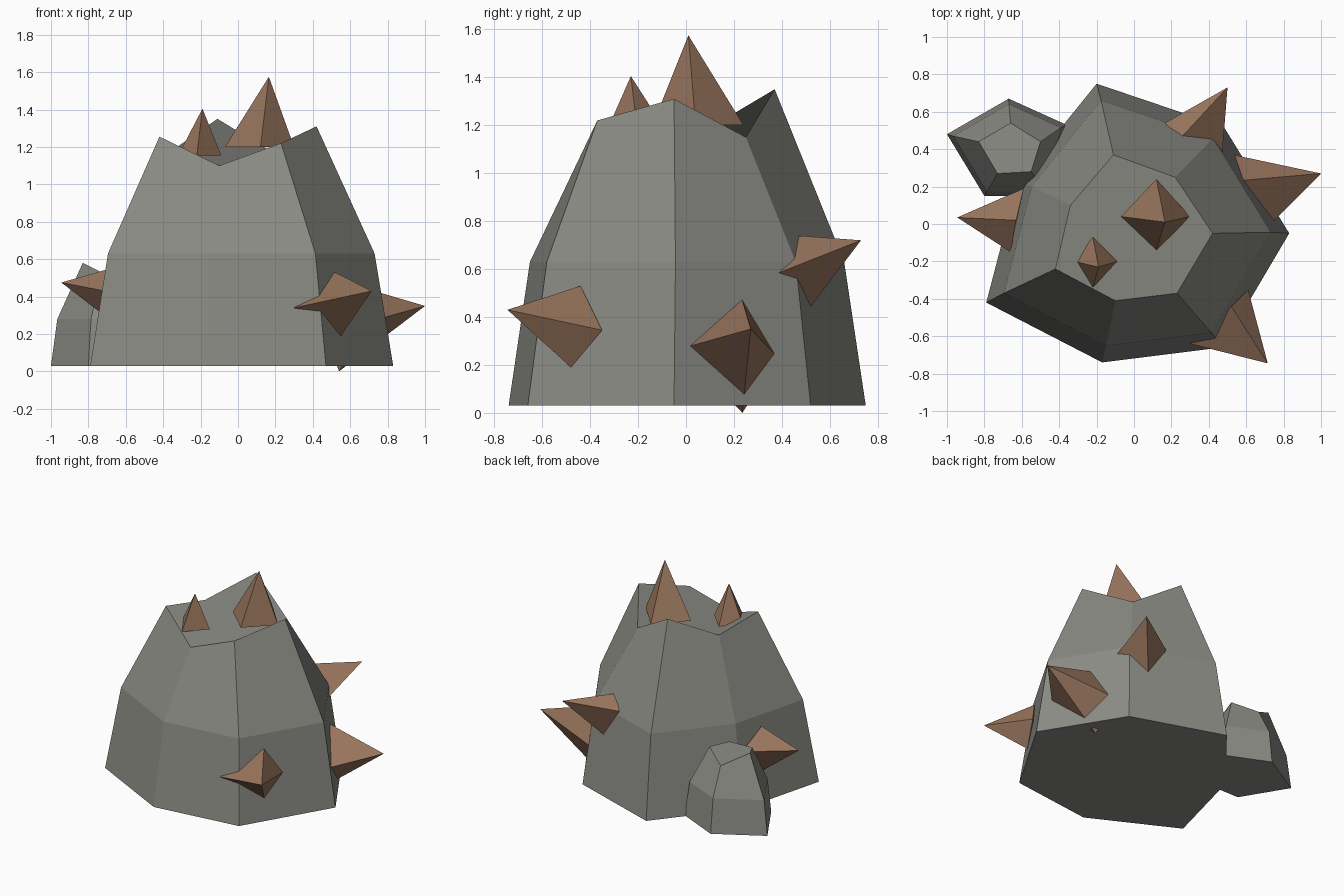
import bpy, bmesh
from mathutils import Vector

if "Cube" in bpy.data.objects:
    bpy.data.objects.remove(bpy.data.objects["Cube"])


def material(name, rgb):
    m = bpy.data.materials.new(name)
    m.diffuse_color = (*rgb, 1)
    m.use_nodes = True
    m.node_tree.nodes["Principled BSDF"].inputs["Base Color"].default_value = m.diffuse_color
    return m


stone = material("grey stone", (0.26, 0.26, 0.235))
thorn = material("brown thorn", (0.31, 0.175, 0.107))


def finish(bm, name, mat):
    bmesh.ops.recalc_face_normals(bm, faces=bm.faces)
    mesh = bpy.data.meshes.new(name)
    bm.to_mesh(mesh)
    bm.free()
    mesh.materials.append(mat)
    bpy.context.collection.objects.link(bpy.data.objects.new(name, mesh))


def rock(name, base, rim, centre, z_mid, shrink, z_base=0.03):
    """Faceted boulder: base outline, shrunken middle ring, uneven rim."""
    bm = bmesh.new()
    c = Vector(centre)
    middle = [c + (Vector(p) - c) * shrink for p in base]
    rings = [[bm.verts.new((x, y, z_base)) for x, y in base],
             [bm.verts.new((p.x, p.y, z_mid)) for p in middle],
             [bm.verts.new(p) for p in rim]]
    n = len(base)
    for low, high in zip(rings, rings[1:]):
        for i in range(n):
            j = (i + 1) % n
            bm.faces.new((low[i], low[j], high[j], high[i]))
    bm.faces.new(rings[0][::-1])
    bm.faces.new(rings[2])
    finish(bm, name, stone)


def spike(name, apex, corners):
    """Four-sided leaning pyramid."""
    bm = bmesh.new()
    tip = bm.verts.new(apex)
    ring = [bm.verts.new(p) for p in corners]
    for i in range(4):
        bm.faces.new((ring[i], ring[(i + 1) % 4], tip))
    bm.faces.new(ring[::-1])
    finish(bm, name, thorn)


# Seven-sided large boulder, from the right corner counter-clockwise
rock("large_boulder",
     [(0.83, -0.05), (0.48, 0.52), (-0.20, 0.75), (-0.62, 0.23),
      (-0.79, -0.42), (-0.17, -0.74), (0.47, -0.66)],
     [(0.42, -0.05, 1.31), (0.22, 0.25, 1.15), (-0.11, 0.37, 1.35),
      (-0.34, 0.10, 1.19), (-0.42, -0.24, 1.255), (-0.10, -0.41, 1.10),
      (0.23, -0.37, 1.22)],
     (0, 0), 0.63, 0.88)

# Five-sided small boulder leaning on the back left
rock("small_boulder",
     [(-0.36, 0.53), (-0.67, 0.67), (-1.0, 0.48), (-0.80, 0.15), (-0.45, 0.15)],
     [(-0.50, 0.44, 0.54), (-0.66, 0.54, 0.48), (-0.83, 0.44, 0.58),
      (-0.73, 0.27, 0.53), (-0.55, 0.28, 0.53)],
     (-0.66, 0.38), 0.28, 0.9)

# Spikes on the top
spike("large_top_spike", (0.165, 0.01, 1.575),
      [(0.30, 0.04, 1.2), (0.12, 0.24, 1.2), (-0.07, 0.04, 1.2), (0.12, -0.14, 1.2)])
spike("small_top_spike", (-0.19, -0.23, 1.405),
      [(-0.09, -0.20, 1.155), (-0.22, -0.07, 1.155),
       (-0.32, -0.20, 1.155), (-0.22, -0.34, 1.155)])

# Spikes around the sides
spike("front_right_spike", (0.715, -0.745, 0.43),
      [(0.52, -0.44, 0.53), (0.30, -0.64, 0.34), (0.55, -0.48, 0.19), (0.61, -0.35, 0.345)])
spike("right_spike", (1.0, 0.27, 0.35),
      [(0.54, 0.23, 0.485), (0.715, -0.015, 0.27), (0.54, 0.235, 0.0), (0.46, 0.385, 0.23)])
spike("back_right_spike", (0.50, 0.73, 0.72),
      [(0.25, 0.46, 0.74), (0.47, 0.35, 0.57), (0.30, 0.51, 0.43), (0.165, 0.54, 0.66)])
spike("left_spike", (-0.945, 0.035, 0.475),
      [(-0.63, 0.02, 0.565), (-0.59, 0.19, 0.43), (-0.65, 0.03, 0.25), (-0.66, -0.15, 0.42)])
